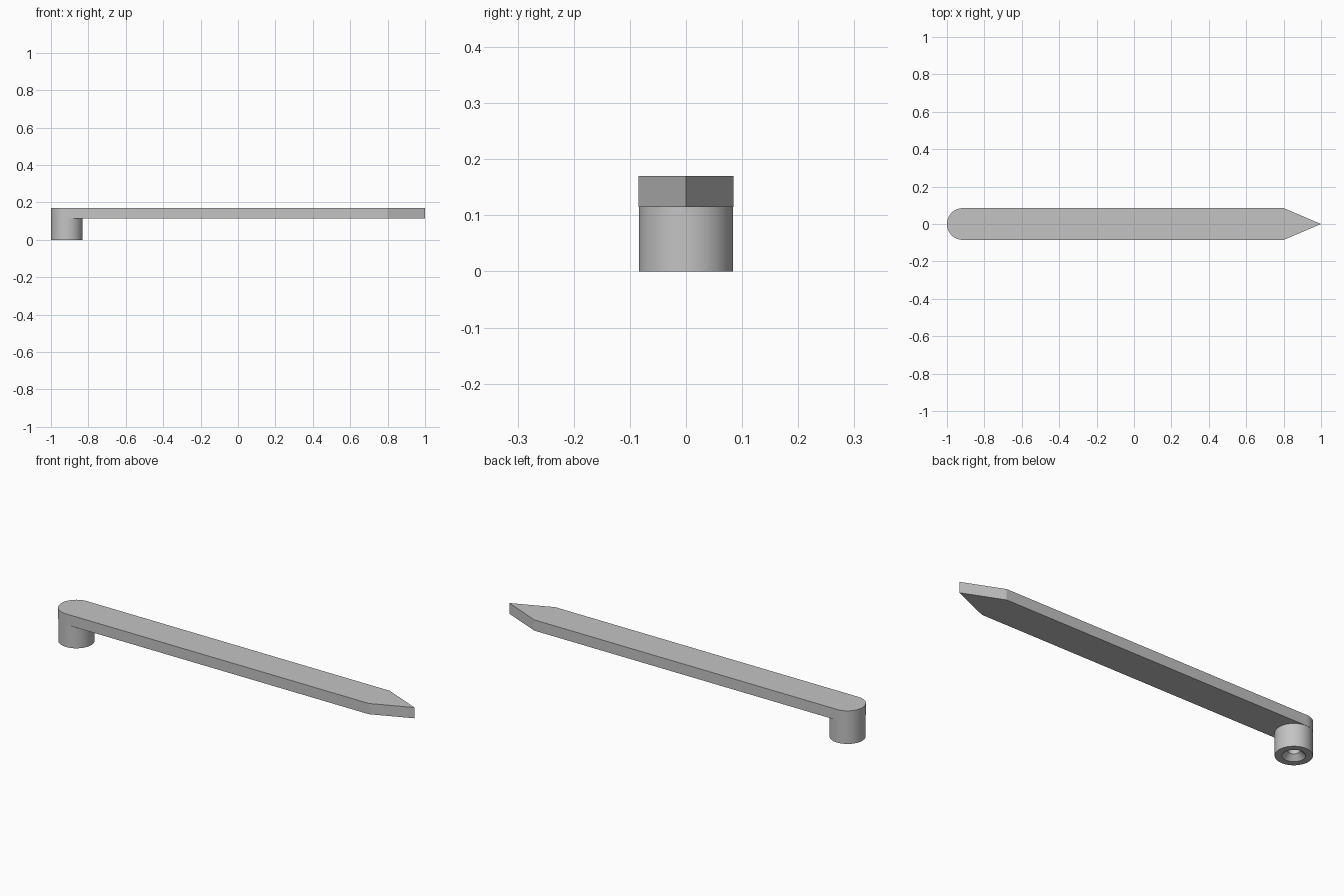
import bpy, bmesh
from math import pi, cos, sin, radians

cube = bpy.data.objects.get("Cube")
if cube:
    bpy.data.objects.remove(cube, do_unlink=True)

R = 0.085            # half width of the arm and radius of the hub
HUB_X = -1 + R       # hub axis
ARM_Z, TOP_Z = 0.115, 0.17

grey = bpy.data.materials.new("mid_grey")
colour = (0.55, 0.55, 0.55, 1)
grey.diffuse_color = colour
grey.use_nodes = True
grey.node_tree.nodes["Principled BSDF"].inputs["Base Color"].default_value = colour


def finish(bm, name):
    bmesh.ops.recalc_face_normals(bm, faces=bm.faces)
    mesh = bpy.data.meshes.new(name)
    bm.to_mesh(mesh)
    bm.free()
    mesh.materials.append(grey)
    obj = bpy.data.objects.new(name, mesh)
    bpy.context.collection.objects.link(obj)
    bpy.ops.object.select_all(action='DESELECT')
    obj.select_set(True)
    bpy.context.view_layer.objects.active = obj
    bpy.ops.object.shade_smooth_by_angle(angle=radians(20))
    return obj


# Flat arm: rounded at the hub, pointed at the tip
bm = bmesh.new()
steps = 32
outline = [(HUB_X + R * cos(a), R * sin(a))
           for a in (pi / 2 + pi * i / steps for i in range(steps + 1))]
outline += [(0.8, -R), (1, 0), (0.8, R)]
base = bm.faces.new([bm.verts.new((x, y, ARM_Z)) for x, y in outline])
top = bmesh.ops.extrude_face_region(bm, geom=[base], use_keep_orig=True)
bmesh.ops.translate(bm, vec=(0, 0, TOP_Z - ARM_Z),
                    verts=[v for v in top["geom"] if isinstance(v, bmesh.types.BMVert)])
finish(bm, "pointed_arm")

# Hub: turned profile with a countersunk blind hole, closed by the arm above
bm = bmesh.new()
profile = [(R - 0.001, ARM_Z), (R - 0.001, 0), (0.052, 0), (0.027, 0.025), (0.027, ARM_Z)]
verts = [bm.verts.new((HUB_X + r, 0, z)) for r, z in profile]
edges = [bm.edges.new(pair) for pair in zip(verts, verts[1:])]
bmesh.ops.spin(bm, geom=verts + edges, cent=(HUB_X, 0, 0), axis=(0, 0, 1),
               angle=2 * pi, steps=64, use_merge=True)
bmesh.ops.remove_doubles(bm, verts=bm.verts, dist=0.0001)
finish(bm, "hub")
